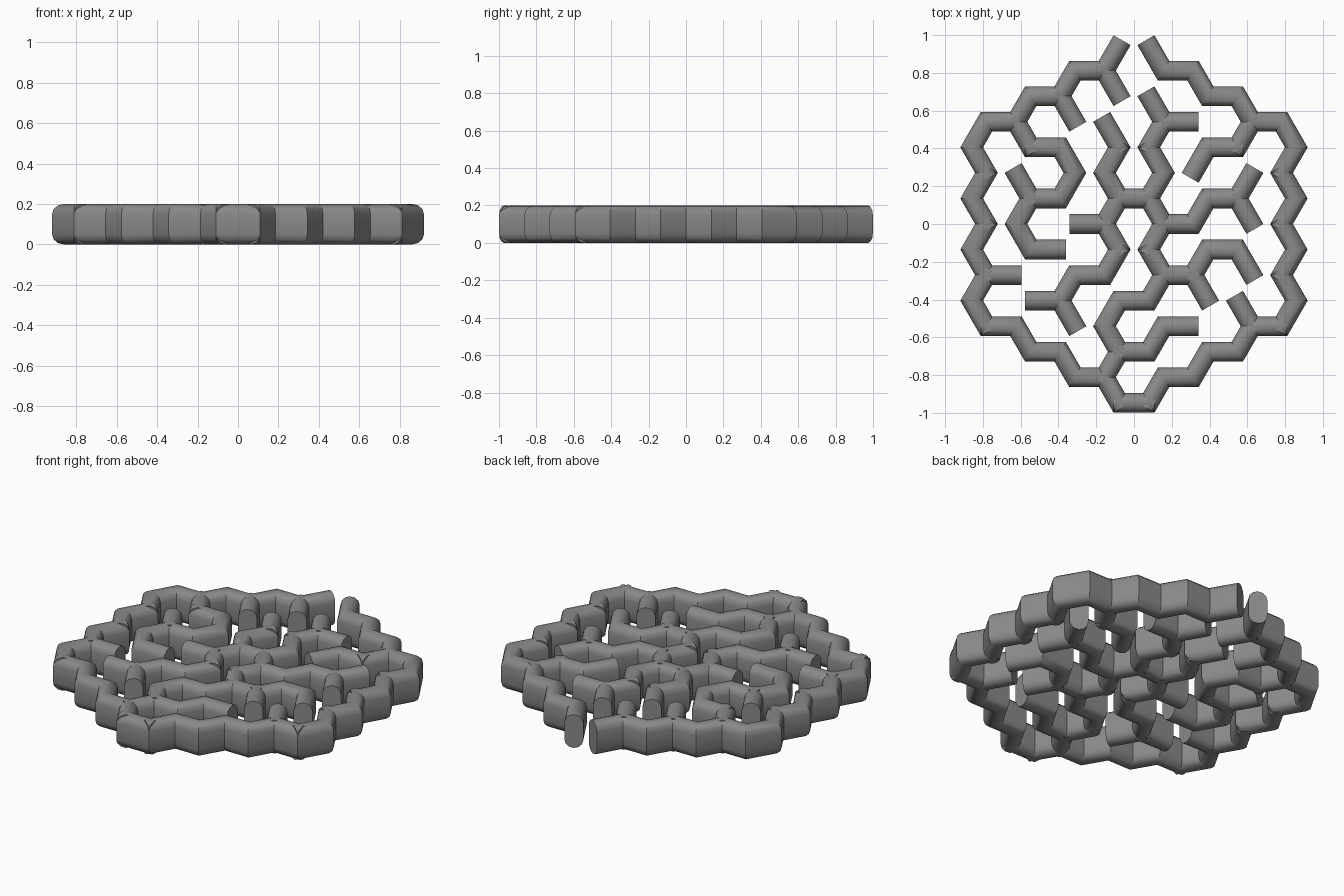
import bpy, bmesh, math
from mathutils import Vector

if "Cube" in bpy.data.objects:
    bpy.data.objects.remove(bpy.data.objects["Cube"])

H = 0.1353                  # half height of a hexagon cell
S = H * 2 / math.sqrt(3)    # cell side length
R = 0.052                   # half width of a wall
EXT = R * math.tan(math.radians(30))
TALL = 0.2

grey = bpy.data.materials.new("stone_grey")
grey.diffuse_color = (0.25, 0.25, 0.25, 1)
grey.use_nodes = True
grey.node_tree.nodes["Principled BSDF"].inputs["Base Color"].default_value = grey.diffuse_color

# Capsule cross-section: (sideways, height)
STEPS = 6
PROFILE = []
for base, zc in ((0, TALL - 0.05), (math.pi, 0.05)):
    for i in range(STEPS + 1):
        a = base + math.pi * i / STEPS
        PROFILE.append((R * math.cos(a), zc + 0.05 * math.sin(a)))

# Lattice steps: letters walk along hexagon edges
def walk(start, moves):
    """Lattice path: E/W level, N/S with e/w for slanted edges."""
    x, y = start
    pts = [(x, y)]
    for m in moves.split():
        dx, dy = {"E": (2, 0), "W": (-2, 0), "NE": (1, 1), "NW": (-1, 1),
                  "SE": (1, -1), "SW": (-1, -1)}[m]
        x, y = x + dx, y + dy
        pts.append((x, y))
    return pts

def wall(bm, path):
    """Sweep the capsule section along a mitred path with flat ends."""
    p = [Vector((a * S / 2, b * H)) for a, b in path]
    d = [(q - o).normalized() for o, q in zip(p, p[1:])]
    p[0] -= d[0] * EXT
    p[-1] += d[-1] * EXT
    rings = []
    for i, o in enumerate(p):
        d0, d1 = d[max(i - 1, 0)], d[min(i, len(d) - 1)]
        t = (d0 + d1).normalized()
        n = Vector((-t.y, t.x)) / t.dot(d1)
        rings.append([bm.verts.new((o.x + n.x * u, o.y + n.y * u, z)) for u, z in PROFILE])
    k = len(PROFILE)
    for r0, r1 in zip(rings, rings[1:]):
        for j in range(k):
            bm.faces.new((r0[j], r0[(j + 1) % k], r1[(j + 1) % k], r1[j]))
    bm.faces.new(rings[0])
    bm.faces.new(rings[-1][::-1])

def build(name, paths):
    bm = bmesh.new()
    for start, moves in paths:
        wall(bm, walk(start, moves))
    bmesh.ops.recalc_face_normals(bm, faces=bm.faces)
    me = bpy.data.meshes.new(name)
    bm.to_mesh(me)
    bm.free()
    me.materials.append(grey)
    ob = bpy.data.objects.new(name, me)
    bpy.context.collection.objects.link(ob)
    bpy.context.view_layer.objects.active = ob
    ob.select_set(True)
    bpy.ops.object.shade_smooth_by_angle(angle=math.radians(35))
    ob.select_set(False)

# Outer ring: left half, mirrored to the right
left = [((-1, 7), "SW W SW W SW W SW SE"), ((-10, 2), "SW SE"), ((-10, 0), "SW SE"),
        ((-10, -2), "SW SE"), ((-10, -4), "E SE E SE E SE")]
flip = str.maketrans("EW", "WE")
right = [((-x, y), m.translate(flip)) for (x, y), m in left]
build("outer_wall", left + right + [((-1, -7), "E")])

# Inner walls on the left
build("left_inner_walls", [
    ((-2, 6), "SE"), ((-5, 5), "SE"),
    ((-8, 4), "SE"), ((-7, 3), "E SE SW W"),
    ((-8, 2), "SE"), ((-7, 1), "SW SE E"),
    ((-10, -2), "E"),
])

# Walls around the middle cell and its branches
build("middle_walls", [
    ((-2, 4), "SE"), ((-1, 3), "SW SE E NE NW"), ((1, 3), "NE E"), ((2, 4), "NW"),
    ((-1, 1), "SW SE"), ((-2, 0), "W"),
    ((-1, -1), "SW W SW W"), ((-5, -3), "SE"),
    ((1, 1), "SE SW"), ((1, -1), "SE E"), ((2, -2), "SW W SW SE"),
    ((-1, -5), "E NE E"), ((-1, -5), "SW"),
])

# Inner walls on the right
build("right_inner_walls", [
    ((2, 0), "E NE E NE"), ((7, 1), "SE"),
    ((4, -2), "NE E SE"), ((4, -2), "SE"),
    ((8, 4), "SW"), ((7, 3), "W SW"),
    ((8, -4), "NW"),
])
